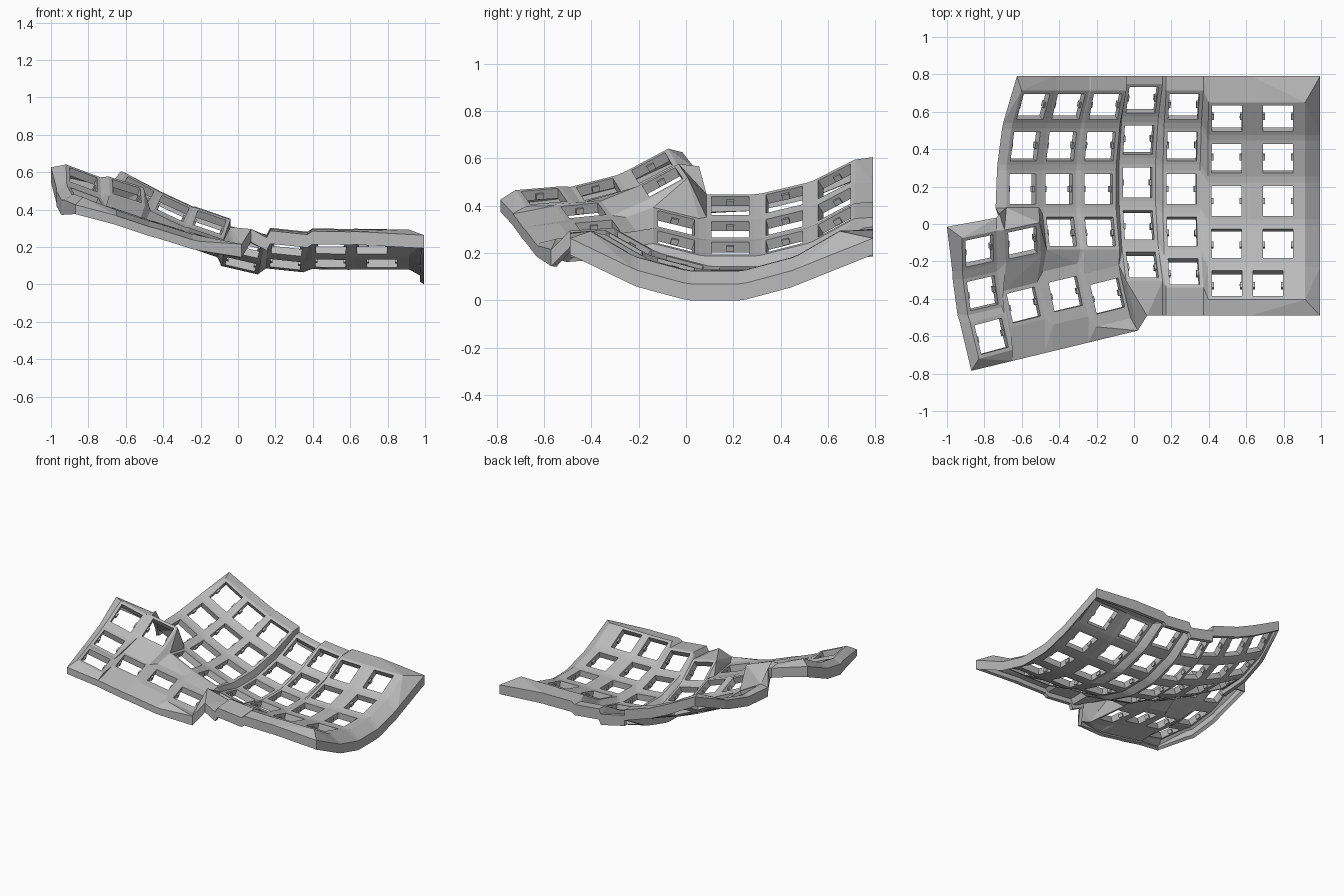
import bpy, bmesh
from math import radians, sin, cos
from mathutils import Matrix, Vector

if "Cube" in bpy.data.objects:
    bpy.data.objects.remove(bpy.data.objects["Cube"])

THICK, HOLE, HALF = 0.045, 0.08, 0.1

grey = bpy.data.materials.new("plain_grey")
grey.use_nodes = True
grey.diffuse_color = (0.5, 0.5, 0.5, 1)
grey.node_tree.nodes["Principled BSDF"].inputs["Base Color"].default_value = (0.5, 0.5, 0.5, 1)


class Socket:
    """A square key frame with its own placement and plate half sizes."""
    def __init__(self, pos, pitch, roll, yaw=0, hx=HALF, hy=HALF, shift=0):
        self.m = (Matrix.Translation(pos) @ Matrix.Rotation(radians(yaw), 4, 'Z')
                  @ Matrix.Rotation(radians(roll), 4, 'Y') @ Matrix.Rotation(radians(pitch), 4, 'X'))
        self.hx, self.hy, self.shift = hx, hy, shift

    def post(self, corner):
        sx = 1 if corner[1] == "r" else -1
        sy = 1 if corner[0] == "t" else -1
        return [self.m @ Vector((sx * self.hx, sy * self.hy, z)) for z in (0, -THICK)]


def hull(bm, points):
    verts = [bm.verts.new(p) for p in points]
    res = bmesh.ops.convex_hull(bm, input=verts, use_existing_faces=False)
    loose = [v for v in verts if v.is_valid and not v.link_faces]
    bmesh.ops.delete(bm, geom=loose, context='VERTS')


def web(bm, *posts):
    hull(bm, [p for key, corner in posts for p in keys[key].post(corner)])


def finish(bm, name):
    bmesh.ops.dissolve_limit(bm, angle_limit=radians(0.5), verts=bm.verts[:], edges=bm.edges[:])
    mesh = bpy.data.meshes.new(name)
    bm.to_mesh(mesh)
    bm.free()
    mesh.materials.append(grey)
    obj = bpy.data.objects.new(name, mesh)
    bpy.context.collection.objects.link(obj)


# Main bowl: column x, y offset, z and tilt; rows curve around a cylinder
columns = [(-.595, 0, .40, 29), (-.40, 0, .30, 25), (-.19, 0, .22, 19), (.018, .035, .12, 13),
           (.254, 0, .12, 6), (.495, -.064, .125, 1), (.77, -.064, .125, 0)]
RADIUS, STEP = 0.88, 15
keys = {}
for c, (x, dy, z, tilt) in enumerate(columns):
    for r in range(5):
        if (c == 0 and r > 2) or (c < 3 and r > 3):
            continue
        pitch = STEP * (2 - r)
        a, t = radians(pitch), radians(tilt)
        lift = RADIUS * (1 - cos(a))
        pos = (x + lift * sin(t), .187 + dy + RADIUS * sin(a), z + lift * cos(t))
        wide = c == 6
        keys[c, r] = Socket(pos, pitch, tilt, hx=.145 if wide else HALF,
                            shift=-.054 if wide and r == 4 else 0)

# Thumb cluster
keys["A"] = Socket((-.595, -.10, .50), 30, 17, 12)
keys["B"] = Socket((-.826, -.144, .56), 30, 20, 12)
keys["C"] = Socket((-.81, -.37, .47), 15, 20, 13)
keys["D"] = Socket((-.762, -.60, .44), 5, 20, 15)
keys["E"] = Socket((-.59, -.433, .38), 6, 18, 14)
keys["F"] = Socket((-.366, -.374, .31), 5, 17, 13, hy=.145)
keys["G"] = Socket((-.142, -.385, .245), 5, 16, 14, hy=.145)

# Key frames with their side nubs
bm = bmesh.new()


def box(key, x0, x1, y0, y1, z0=-THICK, z1=0):
    hull(bm, [key.m @ Vector((x, y, z)) for x in (x0, x1) for y in (y0, y1) for z in (z0, z1)])


for k in keys.values():
    left, right = k.shift - HOLE, k.shift + HOLE
    box(k, -k.hx, left, -k.hy, k.hy)
    box(k, right, k.hx, -k.hy, k.hy)
    box(k, left, right, HOLE, k.hy)
    box(k, left, right, -k.hy, -HOLE)
    for edge, d in ((left, .011), (right, -.011)):
        box(k, edge, edge + d, -.016, .016, -.04, -.015)
finish(bm, "key_frames")

# Webs between main keys
bm = bmesh.new()
for c in range(7):
    for r in range(5):
        here, east, south, diag = (c, r), (c + 1, r), (c, r + 1), (c + 1, r + 1)
        if here in keys and east in keys:
            web(bm, (here, "tr"), (here, "br"), (east, "tl"), (east, "bl"))
        if here in keys and south in keys:
            web(bm, (here, "bl"), (here, "br"), (south, "tl"), (south, "tr"))
        if all(k in keys for k in (here, east, south, diag)):
            web(bm, (here, "br"), (east, "bl"), (south, "tr"))
            web(bm, (diag, "tl"), (east, "bl"), (south, "tr"))
finish(bm, "main_webs")

# Webs inside the thumb cluster and from it to the bowl
c0, c1, c2, c3, c4 = (0, 2), (1, 3), (2, 3), (3, 3), (3, 4)
bm = bmesh.new()
for patch in [
    (("B", "tr"), ("B", "br"), ("A", "tl"), ("A", "bl")),
    (("B", "bl"), ("B", "br"), ("C", "tl"), ("C", "tr")),
    (("C", "bl"), ("C", "br"), ("D", "tl"), ("D", "tr")),
    (("A", "bl"), ("A", "br"), ("E", "tl"), ("E", "tr")),
    (("B", "br"), ("C", "tr"), ("A", "bl")),
    (("C", "tr"), ("C", "br"), ("A", "bl"), ("E", "tl")),
    (("C", "br"), ("D", "tr"), ("E", "tl")),
    (("D", "tr"), ("D", "br"), ("E", "tl"), ("E", "bl")),
    (("E", "tr"), ("E", "br"), ("F", "tl"), ("F", "bl")),
    (("F", "tr"), ("F", "br"), ("G", "tl"), ("G", "bl")),
    (("A", "tr"), ("A", "br"), (c1, "tl"), (c1, "bl")),
    (("A", "br"), ("E", "tr"), (c1, "bl")),
    (("E", "tr"), ("F", "tl"), (c1, "bl")),
    (("F", "tl"), ("F", "tr"), (c1, "bl")),
    (("F", "tr"), (c1, "bl"), (c1, "br")),
    (("F", "tr"), (c1, "br"), (c2, "bl")),
    (("F", "tr"), ("G", "tl"), (c2, "bl")),
    (("G", "tl"), ("G", "tr"), (c2, "bl")),
    (("G", "tr"), (c2, "bl"), (c2, "br")),
    (("G", "tr"), (c2, "br"), (c4, "tl")),
    ((c2, "br"), (c3, "bl"), (c4, "tl")),
    (("G", "tr"), (c4, "tl"), (c4, "bl")),
    (("G", "tr"), ("G", "br"), (c4, "bl")),
    (("A", "tl"), ("A", "tr"), (c0, "bl")),
    (("A", "tr"), (c0, "bl"), (c0, "br")),
    (("A", "tr"), (c0, "br"), (c1, "tl")),
    ((c0, "br"), ((1, 2), "bl"), (c1, "tl")),
]:
    web(bm, *patch)
finish(bm, "thumb_webs")

# Rim: each perimeter corner gets an outer point and a skirt depth
rim = []


def edge(key, corner, x=None, y=None, dx=0, dy=0, dz=0, skirt=.07):
    top, low = keys[key].post(corner)
    out = Vector((top.x + dx if x is None else x, top.y + dy if y is None else y, top.z + dz))
    rim.append((top, low, out, skirt))


BACK, FRONT, RIGHT = .79, -.49, .995
edge((0, 0), "tl", dx=-.025, y=BACK, dz=.01)
for c in range(7):
    for corner in ("tl", "tr"):
        if (c, corner) not in ((0, "tl"), (6, "tr")):
            edge((c, 0), corner, y=BACK, dz=.005, skirt=.08)
edge((6, 0), "tr", x=RIGHT, y=BACK, dz=-.03)
for r in range(5):
    for corner in ("tr", "br"):
        if (r, corner) not in ((0, "tr"), (4, "br")):
            edge((6, r), corner, x=RIGHT, dz=-.055)
edge((6, 4), "br", x=RIGHT, y=FRONT, dz=-.03)
for c in (6, 5, 4, 3):
    for corner in ("br", "bl"):
        if (c, corner) not in ((6, "br"), (3, "bl")):
            edge((c, 4), corner, y=FRONT, dz=-.01)
edge((3, 4), "bl", x=.07, y=FRONT, dz=-.01)
edge("G", "br", x=.02, y=-.57, dz=.01)
for name, corner in (("G", "bl"), ("F", "br"), ("F", "bl"), ("E", "br"), ("E", "bl"), ("D", "br")):
    x = keys[name].post(corner)[0].x
    edge(name, corner, y=-.575 + .2416 * x, dz=-.03, skirt=.05)
edge("D", "bl", x=-.87, y=-.785, dz=-.04, skirt=.05)
for name, corner in (("D", "tl"), ("C", "bl"), ("C", "tl"), ("B", "bl")):
    edge(name, corner, dx=-.055, dz=-.03, skirt=.08)
edge("B", "tl", x=-1, y=-.015, dz=-.015, skirt=.08)
edge("B", "tr", dy=.07, dz=-.01)
edge("A", "tl", x=-.72, y=.055, dz=-.01)
edge((0, 2), "bl", x=-.74, y=.085, dz=-.01)
for r, corner in ((2, "tl"), (1, "bl"), (1, "tl"), (0, "bl")):
    edge((0, r), corner, dx=-.05)

bm = bmesh.new()
for a, b in zip(rim, rim[1:] + rim[:1]):
    slope, skirt = [], []
    for top, low, out, depth in (a, b):
        inner = out + (top - out).normalized() * .025
        slope += [top, low, out, out - Vector((0, 0, .035))]
        skirt += [out, inner, out - Vector((0, 0, depth)), inner - Vector((0, 0, depth))]
    hull(bm, slope)
    hull(bm, skirt)
finish(bm, "outer_rim")
